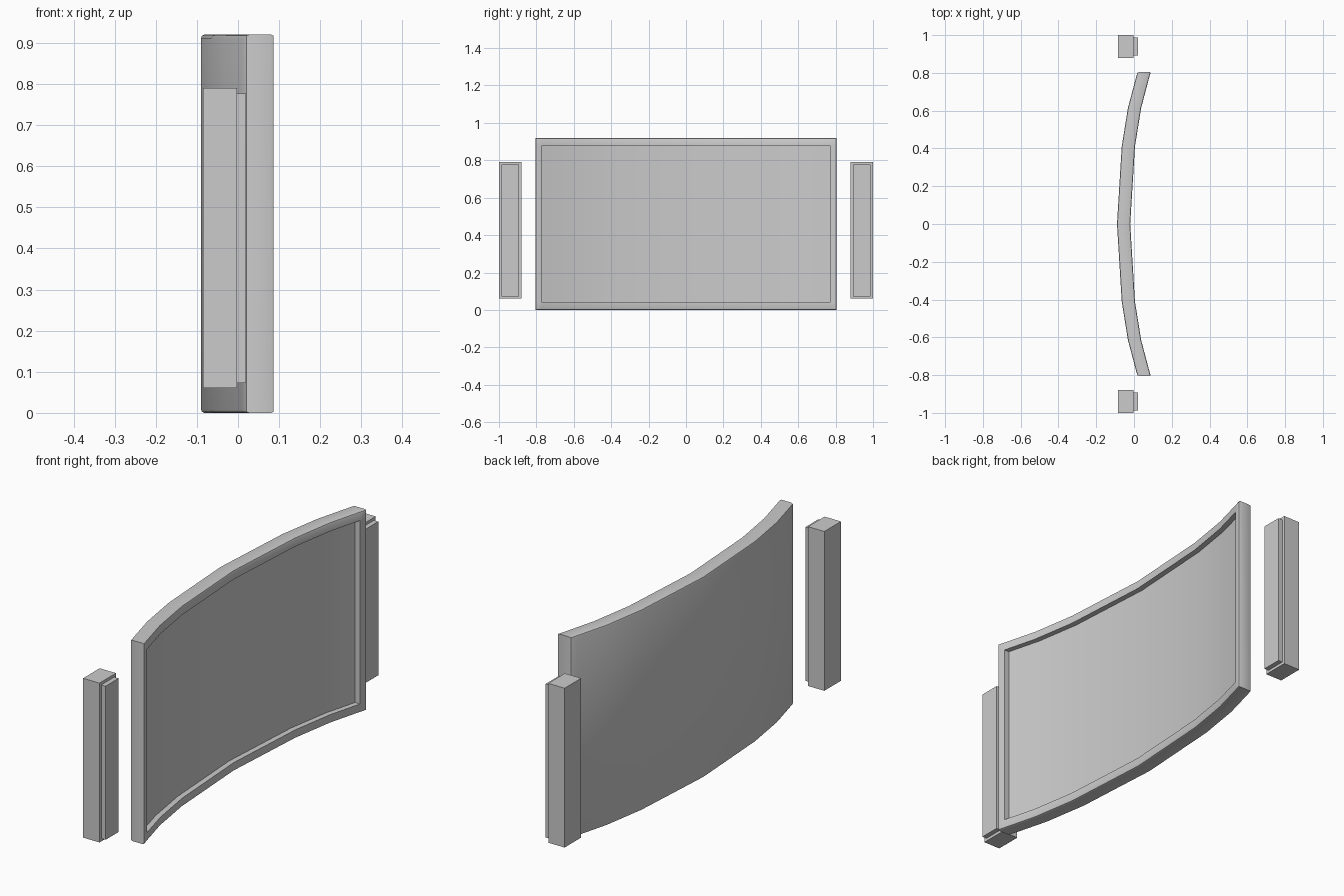
import bpy, bmesh

if "Cube" in bpy.data.objects:
    bpy.data.objects.remove(bpy.data.objects["Cube"])

H = 0.92          # screen height
THICK = 0.07      # panel thickness
RECESS = 0.025    # display sits behind the bezel
HALF = [(0.0, -0.09), (0.41, -0.065), (0.615, -0.032), (0.77, 0.009), (0.805, 0.019)]
CURVE = [(-y, x) for y, x in HALF[:0:-1]] + HALF
ROWS = [0.0, 0.04, 0.88, H]


def finish(bm, name):
    bmesh.ops.recalc_face_normals(bm, faces=bm.faces[:])
    me = bpy.data.meshes.new(name)
    bm.to_mesh(me)
    bm.free()
    ob = bpy.data.objects.new(name, me)
    bpy.context.collection.objects.link(ob)
    return ob


# Curved screen: front sheet with bezel, extruded back
def curved_screen():
    bm = bmesh.new()
    n = len(CURVE)
    front = [[bm.verts.new((x + THICK, y, z)) for z in ROWS] for y, x in CURVE]
    back = [[bm.verts.new((x, y, z)) for z in (0, H)] for y, x in CURVE]
    deep = {i: [bm.verts.new((CURVE[i][1] + THICK - RECESS, CURVE[i][0], z))
                for z in ROWS[1:3]] for i in range(1, n - 1)}
    rim = []
    for i in range(n - 1):
        f0, f1, b0, b1 = front[i], front[i + 1], back[i], back[i + 1]
        inner = 0 < i < n - 2
        for j in range(3):
            if not (inner and j == 1):
                bm.faces.new((f0[j], f1[j], f1[j + 1], f0[j + 1]))
        bm.faces.new((b0[0], b0[1], b1[1], b1[0]))
        for fz, bz in ((0, 0), (3, 1)):
            rim.append(bm.faces.new((f0[fz], b0[bz], b1[bz], f1[fz])))
        if inner:
            d0, d1 = deep[i], deep[i + 1]
            bm.faces.new((d0[0], d1[0], d1[1], d0[1]))
            for k in (0, 1):
                bm.faces.new((f0[k + 1], f1[k + 1], d1[k], d0[k]))
    for i in (1, n - 2):
        bm.faces.new((front[i][1], front[i][2], deep[i][1], deep[i][0]))
    for i in (0, n - 1):
        rim.append(bm.faces.new(front[i] + back[i][::-1]))
    bmesh.ops.recalc_face_normals(bm, faces=bm.faces[:])

    # Round the outer front and back edges
    rim_set = set(rim)
    edges = [e for e in bm.edges if sum(f in rim_set for f in e.link_faces) == 1]
    bmesh.ops.bevel(bm, geom=edges, offset=0.008, segments=2, profile=0.5,
                    affect='EDGES')
    return finish(bm, "curved_screen")


def box(name, x, y, z):
    bm = bmesh.new()
    bmesh.ops.create_cube(bm, size=1)
    for v in bm.verts:
        v.co = [r[0] if c < 0 else r[1] for c, r in zip(v.co, (x, y, z))]
    return finish(bm, name)


screen = curved_screen()
bpy.context.view_layer.objects.active = screen
screen.select_set(True)
bpy.ops.object.shade_smooth_by_angle(angle=0.52)

# Side speakers with raised grilles
for side, s in (("left", -1), ("right", 1)):
    box(side + "_speaker_cabinet", (-0.085, -0.002),
        sorted((s * 0.88, s * 1.0)), (0.06, 0.79))
    box(side + "_speaker_grille", (-0.002, 0.02),
        sorted((s * 0.893, s * 0.987)), (0.073, 0.777))
